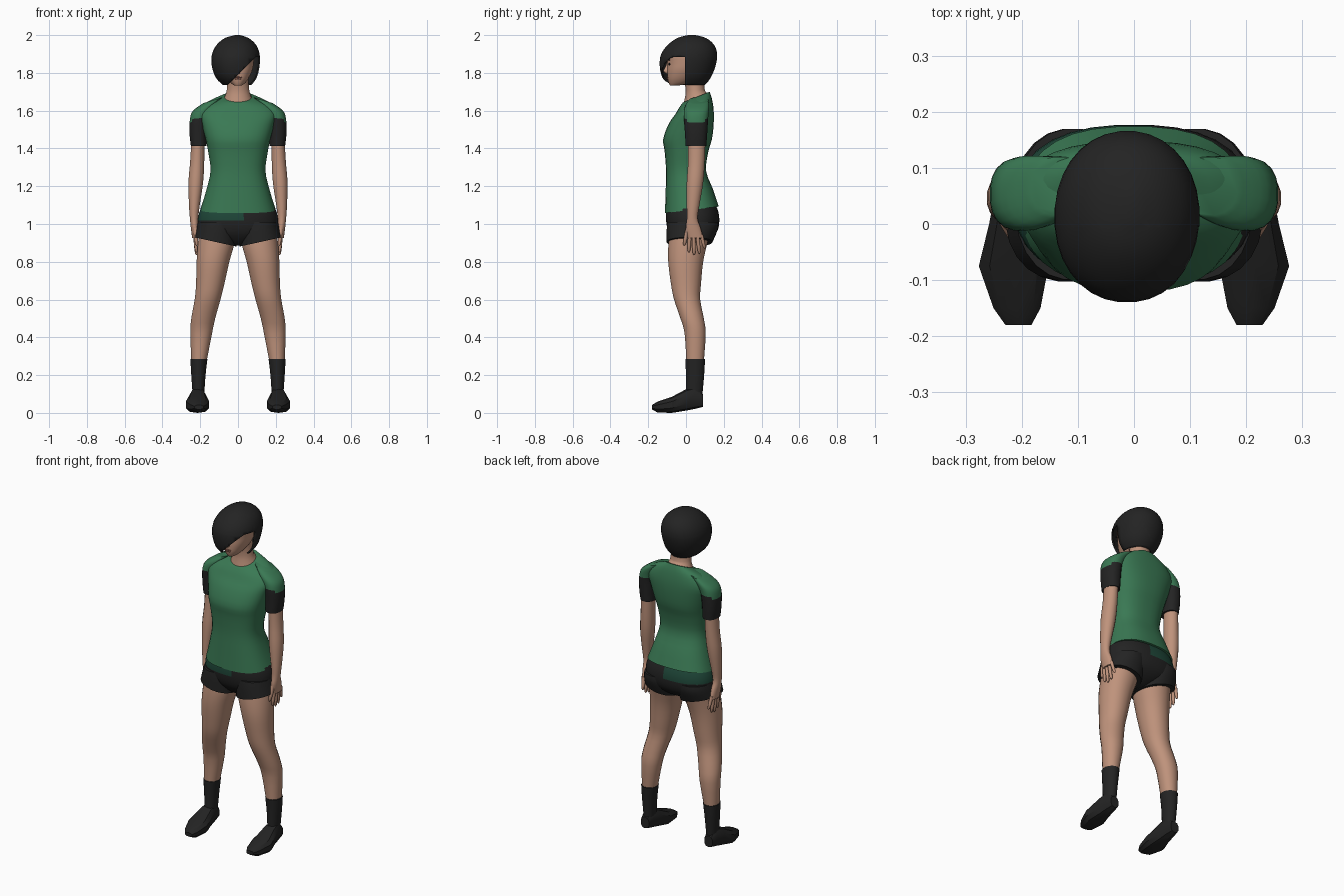
import bpy, bmesh, math
from mathutils import Vector

default = bpy.data.objects.get("Cube")
if default:
    bpy.data.objects.remove(default)


def material(name, r, g, b):
    m = bpy.data.materials.new(name)
    m.use_nodes = True
    m.diffuse_color = (r, g, b, 1)
    bsdf = m.node_tree.nodes["Principled BSDF"]
    bsdf.inputs["Base Color"].default_value = (r, g, b, 1)
    bsdf.inputs["Roughness"].default_value = 0.8
    return m


SKIN = material("skin", 0.52, 0.29, 0.2)
GREEN = material("shirt green", 0.042, 0.19, 0.088)
DARK_GREEN = material("dark green", 0.014, 0.065, 0.042)
BLACK = material("soft black", 0.017, 0.017, 0.017)
LIP = material("lip", 0.3, 0.12, 0.09)


def finish(name, bm, mats, rule=None, angle=50):
    """Turn a bmesh into a smooth-shaded object, colouring faces by rule."""
    bmesh.ops.recalc_face_normals(bm, faces=bm.faces)
    if rule:
        for f in bm.faces:
            f.material_index = rule(f.calc_center_median())
    mesh = bpy.data.meshes.new(name)
    bm.to_mesh(mesh)
    bm.free()
    for m in mats:
        mesh.materials.append(m)
    obj = bpy.data.objects.new(name, mesh)
    bpy.context.collection.objects.link(obj)
    bpy.ops.object.select_all(action="DESELECT")
    obj.select_set(True)
    bpy.context.view_layer.objects.active = obj
    bpy.ops.object.shade_smooth_by_angle(angle=math.radians(angle))
    return obj


def spline(rows, steps):
    """Catmull-Rom interpolation through the ring parameters."""
    out = []
    for i in range(len(rows) - 1):
        a, b = rows[i], rows[i + 1]
        p, q = rows[max(i - 1, 0)], rows[min(i + 2, len(rows) - 1)]
        for k in range(steps):
            t = k / steps
            out.append([0.5 * (2 * v + (w - u) * t + (2*u - 5*v + 4*w - x) * t*t
                               + (3*v - u - 3*w + x) * t**3)
                        for u, v, w, x in zip(p, a, b, q)])
    return out + [list(rows[-1])]


def loft(rings, n=24, power=2.0, steps=3, side=1, along_y=False, caps=True):
    """Skin rings of (height, x0, x1, v0, v1, tilt in x, tilt in v)."""
    rows = spline([tuple(r) + (0,) * (7 - len(r)) for r in rings], steps)
    bm = bmesh.new()
    loops = []
    for h, x0, x1, v0, v1, tx, tv in rows:
        loop = []
        for i in range(n):
            a = math.tau * (i + 0.5) / n
            c, s = math.cos(a), math.sin(a)
            dx = math.copysign(abs(c) ** (2 / power), c) * (x1 - x0) / 2
            dv = math.copysign(abs(s) ** (2 / power), s) * (v1 - v0) / 2
            x, v, w = (x0 + x1) / 2 + dx, (v0 + v1) / 2 + dv, h + tx * dx + tv * dv
            loop.append(bm.verts.new((side * x, w, v) if along_y else (side * x, v, w)))
        loops.append(loop)
    for a, b in zip(loops, loops[1:]):
        for i in range(n):
            j = (i + 1) % n
            bm.faces.new((a[i], a[j], b[j], b[i]))
    if caps:
        bm.faces.new(loops[0])
        bm.faces.new(loops[-1])
    return bm


def centred(rings):
    return [(r[0], -r[1]) + tuple(r[1:3]) + tuple(r[3:4]) + (0,) + tuple(r[4:]) for r in rings]


def blob(name, mat, centre, size, turn=0):
    bm = bmesh.new()
    bmesh.ops.create_uvsphere(bm, u_segments=12, v_segments=8, radius=1)
    for v in bm.verts:
        v.co = Vector(centre) + Vector(c * s for c, s in zip(v.co, size))
    return finish(name, bm, [mat])


def finger(name, a, b, r, side):
    """Tapered digit between two points."""
    a, b = Vector(a), Vector(b)
    rings = []
    for t, k in ((0, 1), (0.6, 0.95), (0.92, 0.7), (1, 0.2)):
        p = a.lerp(b, t)
        rings.append((p.z, p.x - r * k, p.x + r * k, p.y - r * k, p.y + r * k))
    finish(name, loft(rings, 8, steps=1, side=side), [SKIN])


# Shirt body, with a scooped collar and a hem that dips at the front
finish("shirt", loft(centred([
    (1.075, 0.2, -0.112, 0.174, 0.12), (1.18, 0.168, -0.108, 0.145),
    (1.28, 0.146, -0.106, 0.107), (1.38, 0.158, -0.113, 0.118),
    (1.45, 0.172, -0.121, 0.138), (1.53, 0.192, -0.092, 0.147),
    (1.59, 0.205, -0.058, 0.147, 0.1), (1.64, 0.165, -0.035, 0.138, 0.25),
    (1.672, 0.08, -0.016, 0.125, 0.4)]), 32, 2.5), [GREEN])

# Hips: the right half shows a strip of undershirt above the shorts
finish("shorts_hips", loft(centred([
    (1.12, 0.18, -0.095, 0.15), (1.06, 0.206, -0.106, 0.173),
    (1.0, 0.212, -0.104, 0.176), (0.95, 0.19, -0.09, 0.16),
    (0.91, 0.1, -0.06, 0.12), (0.885, 0.03, -0.03, 0.07)]), 32, 2.4),
    [BLACK, DARK_GREEN], lambda c: int(c.x < 0.03 and c.z > 1.025))

# Neck and head
finish("neck", loft(centred([
    (1.61, 0.09, -0.02, 0.12, 0.4), (1.665, 0.074, -0.012, 0.118, 0.4),
    (1.71, 0.06, -0.002, 0.1), (1.8, 0.055, -0.02, 0.1)]), 20), [SKIN])
finish("head", loft(centred([
    (1.733, 0.02, -0.085, -0.04), (1.745, 0.036, -0.093, 0.0, -0.1),
    (1.77, 0.056, -0.098, 0.06), (1.81, 0.075, -0.1, 0.1),
    (1.85, 0.083, -0.098, 0.12), (1.91, 0.083, -0.1, 0.12),
    (1.96, 0.05, -0.05, 0.1)]), 24, 2.2), [SKIN])
finish("nose", loft(centred([
    (1.795, 0.008, -0.105, -0.08), (1.808, 0.016, -0.122, -0.08),
    (1.83, 0.009, -0.111, -0.08), (1.86, 0.006, -0.1, -0.08)]), 8, steps=2), [SKIN])
blob("upper_lip", LIP, (0, -0.097, 1.776), (0.021, 0.006, 0.004))
blob("lower_lip", LIP, (0, -0.097, 1.768), (0.017, 0.006, 0.004))

# Bobbed hair, cut away over the left side of the face below a slanted fringe
hair = loft([
    (1.735, -0.08, 0.07, -0.09, 0.1), (1.775, -0.118, 0.1, -0.126, 0.132),
    (1.84, -0.14, 0.115, -0.14, 0.158), (1.9, -0.138, 0.115, -0.132, 0.166),
    (1.95, -0.112, 0.095, -0.095, 0.148), (1.985, -0.068, 0.055, -0.045, 0.105),
    (2.0, -0.015, 0.01, 0.01, 0.05)], 32, 2.1, caps=False)
bmesh.ops.holes_fill(hair, edges=[e for e in hair.edges if e.is_boundary and e.verts[0].co.z > 1.9])
cuts = [((0, -0.005, 0), (0, 1, 0)), ((-0.05, 0, 1.74), (-1, 0, 1)), ((0, 0, 1.885), (0, 0, 1))]
for point, normal in cuts:
    bmesh.ops.bisect_plane(hair, geom=hair.verts[:] + hair.edges[:] + hair.faces[:],
                           plane_co=point, plane_no=normal)
window = [f for f in hair.faces
          if all((f.calc_center_median() - Vector(p)).dot(Vector(d)) < 0 for p, d in cuts)]
bmesh.ops.delete(hair, geom=window, context="FACES")
shell = finish("hair", hair, [BLACK]).modifiers.new("thickness", "SOLIDIFY")
shell.thickness = 0.008

# Paired parts
for side, label in ((1, "left"), (-1, "right")):
    blob(label + "_eye", BLACK, (side * 0.037, -0.088, 1.846), (0.015, 0.006, 0.006))
    blob(label + "_eyebrow", BLACK, (side * 0.038, -0.089, 1.868), (0.019, 0.006, 0.003))

    # Shoulder in shirt green above a black sleeve
    finish(label + "_sleeve", loft([
        (1.413, 0.166, 0.25, -0.003, 0.108), (1.48, 0.164, 0.257, -0.006, 0.113),
        (1.56, 0.155, 0.255, -0.012, 0.118, -0.1), (1.615, 0.12, 0.238, -0.008, 0.122, -0.25),
        (1.655, 0.08, 0.185, 0.015, 0.12, -0.3)], 20, 2.3, 4, side),
        [BLACK, GREEN], lambda c: int(c.z + 0.3 * (abs(c.x) - 0.22) > 1.555))

    # Arm down to the palm, then the digits
    finish(label + "_arm", loft([
        (1.45, 0.176, 0.247, 0.01, 0.104), (1.33, 0.178, 0.254, 0.01, 0.1),
        (1.22, 0.184, 0.263, 0.003, 0.092), (1.1, 0.202, 0.26, 0.003, 0.072),
        (1.03, 0.21, 0.255, 0.004, 0.062), (0.98, 0.209, 0.25, -0.002, 0.078),
        (0.925, 0.212, 0.243, 0.01, 0.092)], 16, side=side), [SKIN])
    for i, length in enumerate((0.09, 0.105, 0.098, 0.07)):
        y = 0.02 + 0.02 * i
        finger(f"{label}_finger_{i + 1}", (0.228, y, 0.945),
               (0.22, y + 0.008 * i - 0.005, 0.94 - length), 0.0105, side)
    finger(label + "_thumb", (0.228, 0.012, 0.99), (0.218, -0.01, 0.885), 0.012, side)

    # Leg, shorts leg and sock
    finish(label + "_leg", loft([
        (0.98, 0.02, 0.2, -0.085, 0.14), (0.9, 0.018, 0.213, -0.094, 0.115),
        (0.8, 0.045, 0.22, -0.095, 0.092), (0.68, 0.072, 0.223, -0.08, 0.08),
        (0.6, 0.092, 0.23, -0.064, 0.076), (0.5, 0.12, 0.248, -0.03, 0.095),
        (0.42, 0.137, 0.253, -0.008, 0.105), (0.26, 0.168, 0.247, 0.002, 0.094)],
        20, 2.1, side=side), [SKIN])
    finish(label + "_shorts_leg", loft([
        (1.01, 0.004, 0.212, -0.1, 0.17), (0.97, 0.003, 0.219, -0.103, 0.168, 0.1),
        (0.905, 0.008, 0.23, -0.103, 0.14, 0.22)], 24, 2.2, side=side), [BLACK])
    finish(label + "_sock", loft([
        (0.285, 0.161, 0.253, -0.005, 0.102), (0.2, 0.171, 0.248, -0.001, 0.097),
        (0.1, 0.178, 0.241, 0.0, 0.088)], 16, side=side), [BLACK])

    # Faceted shoe, lofted from toe to heel
    finish(label + "_shoe", loft([
        (-0.18, 0.182, 0.23, 0.018, 0.042), (-0.15, 0.165, 0.252, 0.002, 0.06),
        (-0.075, 0.15, 0.279, 0.0, 0.085), (0.0, 0.166, 0.26, 0.012, 0.125),
        (0.05, 0.175, 0.25, 0.022, 0.138), (0.09, 0.185, 0.24, 0.032, 0.1)],
        10, 2.6, 1, side, along_y=True), [BLACK], angle=30)
